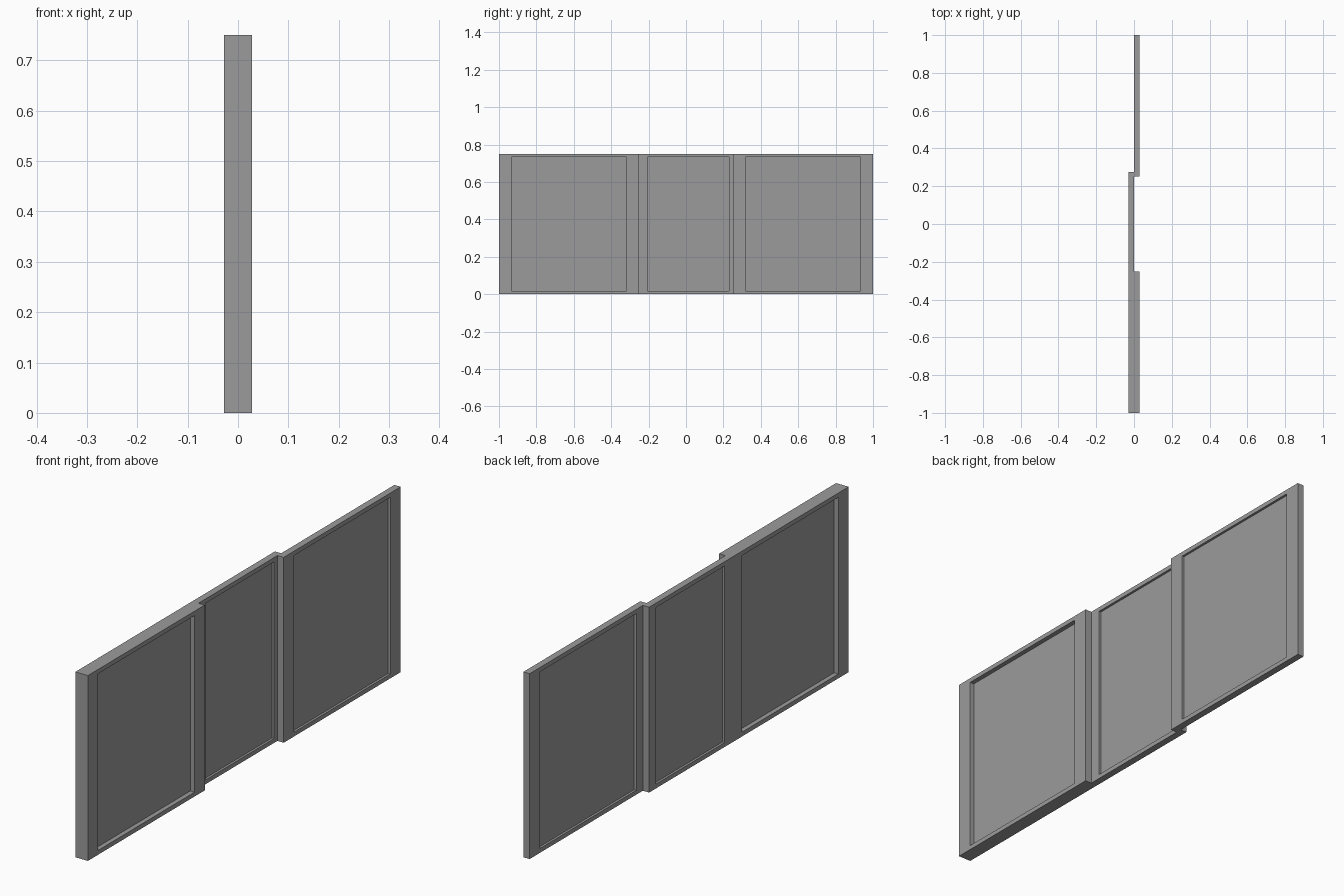
import bpy
import bmesh
from mathutils import Vector

cube = bpy.data.objects.get("Cube")
if cube:
    bpy.data.objects.remove(cube, do_unlink=True)

HEIGHT = 0.75
HALF = 0.028      # half of the full thickness
RAIL = 0.025      # height of the top and bottom rails

# Single flat grey
grey = bpy.data.materials.new("matte_grey")
grey.use_nodes = True
colour = (0.33, 0.33, 0.33, 1)
grey.diffuse_color = colour
grey.node_tree.nodes["Principled BSDF"].inputs["Base Color"].default_value = colour


def make_panel(name, x0, x1, y0, y1, stile):
    """Upright framed panel with its pane recessed from both broad sides."""
    bm = bmesh.new()
    bmesh.ops.create_cube(bm, size=1)
    for v in bm.verts:
        v.co = Vector((x1 if v.co.x > 0 else x0,
                       y1 if v.co.y > 0 else y0,
                       HEIGHT if v.co.z > 0 else 0))
    bm.normal_update()
    mid_y = (y0 + y1) / 2
    depth = (x1 - x0) / 3
    for face in [f for f in bm.faces if abs(f.normal.x) > 0.9]:
        side = 1 if face.normal.x > 0 else -1
        # Frame border
        bmesh.ops.inset_individual(bm, faces=[face], thickness=RAIL)
        for v in face.verts:
            v.co.y = y1 - stile if v.co.y > mid_y else y0 + stile
        # Recess walls and pane
        pane = bmesh.ops.extrude_discrete_faces(bm, faces=[face])["faces"][0]
        for v in pane.verts:
            v.co.x -= side * depth
    bmesh.ops.recalc_face_normals(bm, faces=bm.faces[:])
    mesh = bpy.data.meshes.new(name)
    bm.to_mesh(mesh)
    bm.free()
    mesh.materials.append(grey)
    obj = bpy.data.objects.new(name, mesh)
    bpy.context.collection.objects.link(obj)
    return obj


# Thick fixed panel, then the two thin sliding panels on separate tracks
make_panel("fixed_panel", -HALF, HALF, -1, -0.252, 0.066)
make_panel("middle_sliding_panel", -HALF, 0, -0.252, 0.276, 0.045)
make_panel("end_sliding_panel", 0, HALF, 0.252, 1, 0.066)
